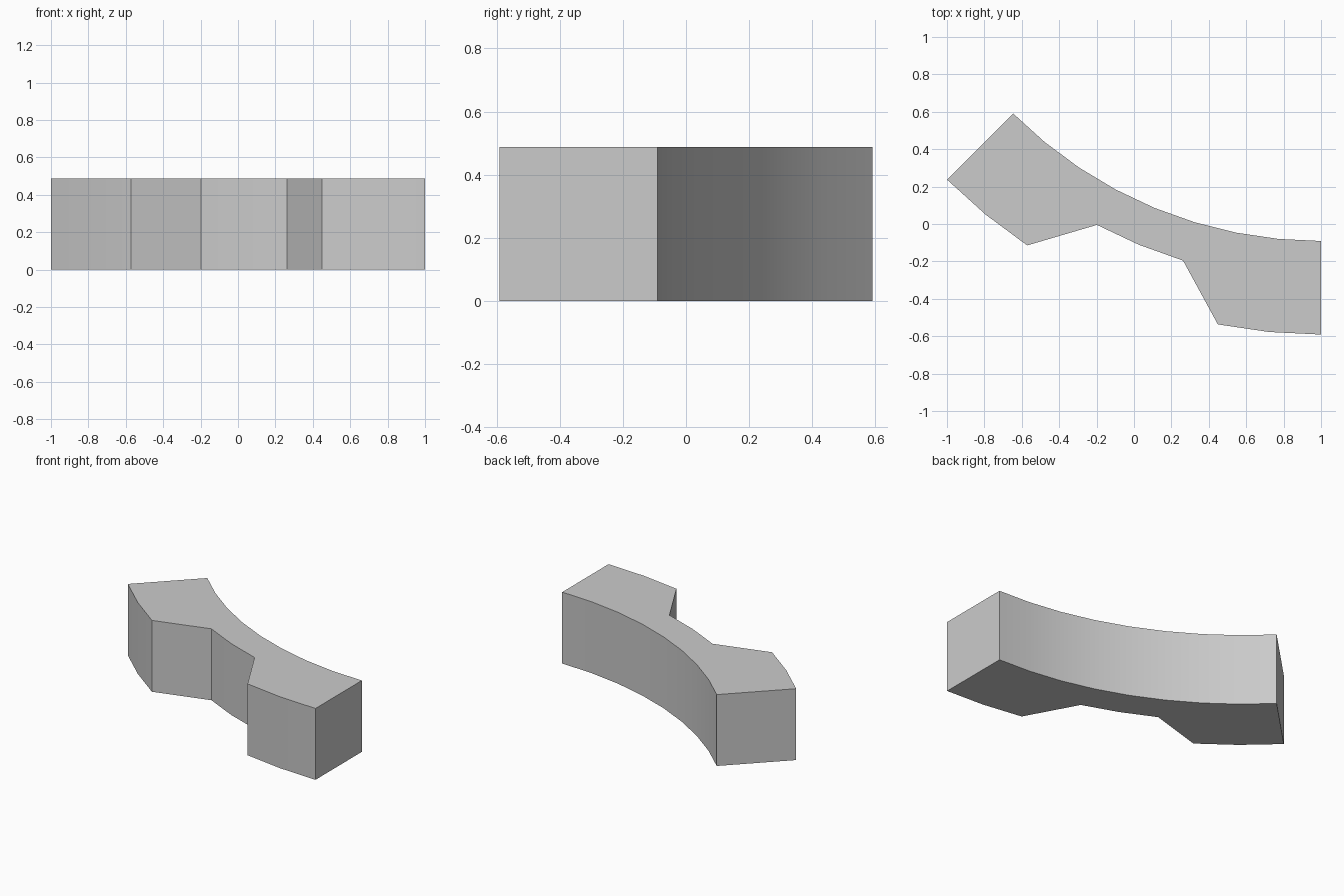
import bpy, bmesh, math

cube = bpy.data.objects.get("Cube")
if cube:
    bpy.data.objects.remove(cube, do_unlink=True)

HEIGHT = 0.488
OUTER, NOTCH, INNER = 2.828, 2.542, 2.328   # radii of the curved wall
CENTRE_X, CENTRE_Y = 1.0, 2.237
STEPS = 8                                   # segments over an eighth turn


def arc_point(radius, step):
    a = math.radians(45) * step / STEPS
    return (CENTRE_X - radius * math.sin(a), CENTRE_Y - radius * math.cos(a))


# Plan outline: front arc with the recessed middle, then the back arc
front = [arc_point(NOTCH if 3 <= s <= 5 else OUTER, s) for s in range(STEPS + 1)]
back = [arc_point(INNER, s) for s in range(STEPS + 1)]
outline = front + back[::-1]

# Extrude the outline upward
bm = bmesh.new()
base = bm.faces.new([bm.verts.new((x, y, 0)) for x, y in outline])
top = bmesh.ops.extrude_face_region(bm, geom=[base], use_keep_orig=True)
bmesh.ops.translate(bm, vec=(0, 0, HEIGHT),
                    verts=[v for v in top["geom"] if isinstance(v, bmesh.types.BMVert)])
bmesh.ops.recalc_face_normals(bm, faces=bm.faces)
mesh = bpy.data.meshes.new("curved_wall")
bm.to_mesh(mesh)
bm.free()

wall = bpy.data.objects.new("curved_wall", mesh)
bpy.context.collection.objects.link(wall)

# Plain grey
grey = bpy.data.materials.new("light_grey")
grey.use_nodes = True
colour = (0.6, 0.6, 0.6, 1)
grey.diffuse_color = colour
for node in grey.node_tree.nodes:
    if node.type == "BSDF_PRINCIPLED":
        node.inputs["Base Color"].default_value = colour
mesh.materials.append(grey)

# Smooth the arcs, keep the corners crisp
bpy.ops.object.select_all(action="DESELECT")
wall.select_set(True)
bpy.context.view_layer.objects.active = wall
bpy.ops.object.shade_smooth_by_angle(angle=math.radians(20))
